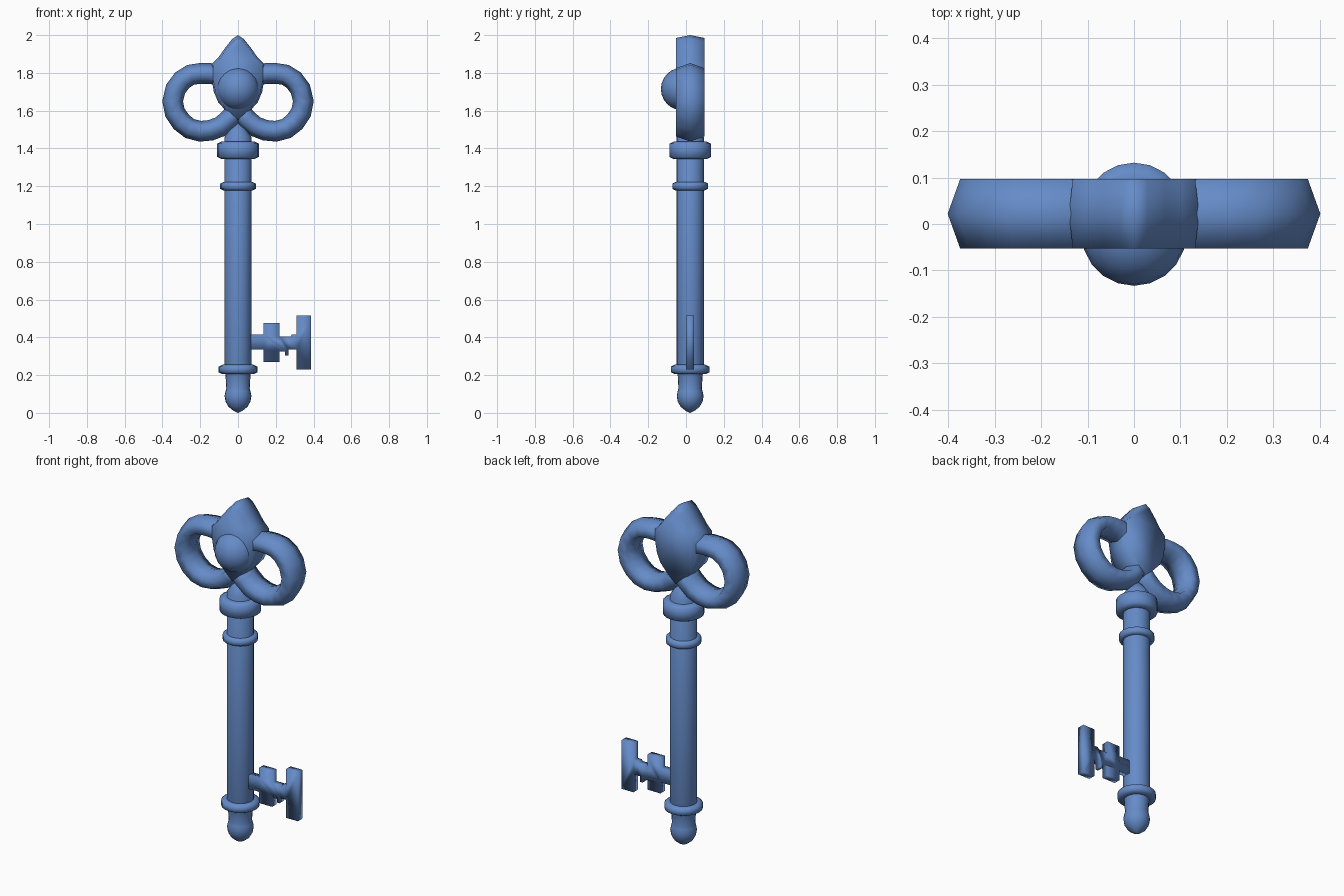
import bpy, bmesh, math
from mathutils import Vector

if "Cube" in bpy.data.objects:
    bpy.data.objects.remove(bpy.data.objects["Cube"])

CY = 0.022  # depth of the key's central plane

blue = bpy.data.materials.new("blue")
blue.diffuse_color = (0.13, 0.26, 0.58, 1)
blue.use_nodes = True
blue.node_tree.nodes["Principled BSDF"].inputs["Base Color"].default_value = blue.diffuse_color


def finish(name, bm, angle):
    bmesh.ops.remove_doubles(bm, verts=bm.verts, dist=1e-5)
    bmesh.ops.recalc_face_normals(bm, faces=bm.faces)
    me = bpy.data.meshes.new(name)
    bm.to_mesh(me)
    bm.free()
    me.materials.append(blue)
    ob = bpy.data.objects.new(name, me)
    bpy.context.collection.objects.link(ob)
    bpy.ops.object.select_all(action='DESELECT')
    ob.select_set(True)
    bpy.context.view_layer.objects.active = ob
    bpy.ops.object.shade_smooth_by_angle(angle=math.radians(angle))
    return ob


def skin(bm, rings, caps=True):
    # bridge successive closed rings of points
    rows = [[bm.verts.new(p) for p in r] for r in rings]
    n = len(rows[0])
    for a, b in zip(rows, rows[1:]):
        for i in range(n):
            j = (i + 1) % n
            bm.faces.new((a[i], a[j], b[j], b[i]))
    if caps:
        bm.faces.new(rows[0])
        bm.faces.new(rows[-1])


def lathe(name, profile, seg=20):
    bm = bmesh.new()
    skin(bm, [[(r * math.cos(2 * math.pi * i / seg),
                CY + r * math.sin(2 * math.pi * i / seg), z)
               for i in range(seg)] for r, z in profile])
    return finish(name, bm, 89)


def plate(name, outline, layers, centre, angle):
    # outline in x,z; each layer is (y offset, scale about centre)
    bm = bmesh.new()
    cx, cz = centre
    skin(bm, [[(cx + (x - cx) * s, CY + y, cz + (z - cz) * s)
               for x, z in outline] for y, s in layers])
    return finish(name, bm, angle)


# shaft with pointed top and rounded tip
lathe("shaft", [(0.001, 0), (0.025, 0.012), (0.05, 0.032), (0.066, 0.06), (0.071, 0.09),
                (0.066, 0.115), (0.062, 0.13), (0.066, 0.2), (0.072, 0.22),
                (0.072, 1.46), (0.045, 1.50), (0.001, 1.55)])

# turned collars: radius, bottom, top, chamfer
for name, r, z0, z1, c in (("top_collar", 0.11, 1.343, 1.437, 0.012),
                           ("middle_ring", 0.094, 1.178, 1.222, 0.008),
                           ("bottom_collar", 0.102, 0.205, 0.255, 0.010)):
    lathe(name, [(0.06, z0), (r - 2 * c, z0), (r, z0 + c),
                 (r, z1 - c), (r - 2 * c, z1), (0.06, z1)])

# bow loops: hexagonal section swept along a curved path
path = [(0.03, 1.74), (0.09, 1.785), (0.15, 1.797), (0.20, 1.797), (0.25, 1.79),
        (0.295, 1.762), (0.330, 1.715), (0.346, 1.65), (0.334, 1.59), (0.30, 1.54),
        (0.255, 1.505), (0.20, 1.491), (0.145, 1.496), (0.09, 1.517),
        (0.045, 1.555), (0.0, 1.61)]
section = [(0.055, 0), (0.028, 0.075), (-0.028, 0.075),
           (-0.055, 0), (-0.028, -0.075), (0.028, -0.075)]
for side, name in ((-1, "left_loop"), (1, "right_loop")):
    rings = []
    for i, (x, z) in enumerate(path):
        a, b = path[max(i - 1, 0)], path[min(i + 1, len(path) - 1)]
        t = Vector((b[0] - a[0], b[1] - a[1])).normalized()
        d = 0.95 if x < 0.1 and z > 1.6 else 1  # ends sink into the spade
        rings.append([(side * (x - t.y * u), CY + v * d, z + t.x * u) for u, v in section])
    bm = bmesh.new()
    skin(bm, rings)
    finish(name, bm, 89)

# spade-shaped centre of the bow
half = [(0.03, 1.98), (0.07, 1.93), (0.105, 1.88), (0.14, 1.845), (0.14, 1.77),
        (0.128, 1.70), (0.105, 1.645), (0.06, 1.595)]
spade = [(0, 2.0)] + half + [(0, 1.54)] + [(-x, z) for x, z in reversed(half)]
plate("bow_spade", spade, [(-0.075, 0.94), (0, 1), (0.075, 0.94)], (0, 1.75), 120)

# round boss on the front
bm = bmesh.new()
bmesh.ops.create_uvsphere(bm, u_segments=20, v_segments=12, radius=0.113)
bmesh.ops.translate(bm, verts=bm.verts, vec=(0, -0.02, 1.715))
finish("front_boss", bm, 60)

# key bit: stepped flat plate
bit = [(0.05, 0.335), (0.135, 0.335), (0.135, 0.27), (0.22, 0.27), (0.22, 0.325),
       (0.25, 0.325), (0.25, 0.303), (0.267, 0.303), (0.267, 0.335), (0.31, 0.335),
       (0.31, 0.23), (0.387, 0.23), (0.387, 0.515), (0.31, 0.515), (0.31, 0.415),
       (0.285, 0.415), (0.28, 0.405), (0.22, 0.405), (0.22, 0.475), (0.135, 0.475),
       (0.135, 0.415), (0.05, 0.415)]
plate("key_bit", bit, [(-0.021, 1), (0.021, 1)], (0, 0), 120)
